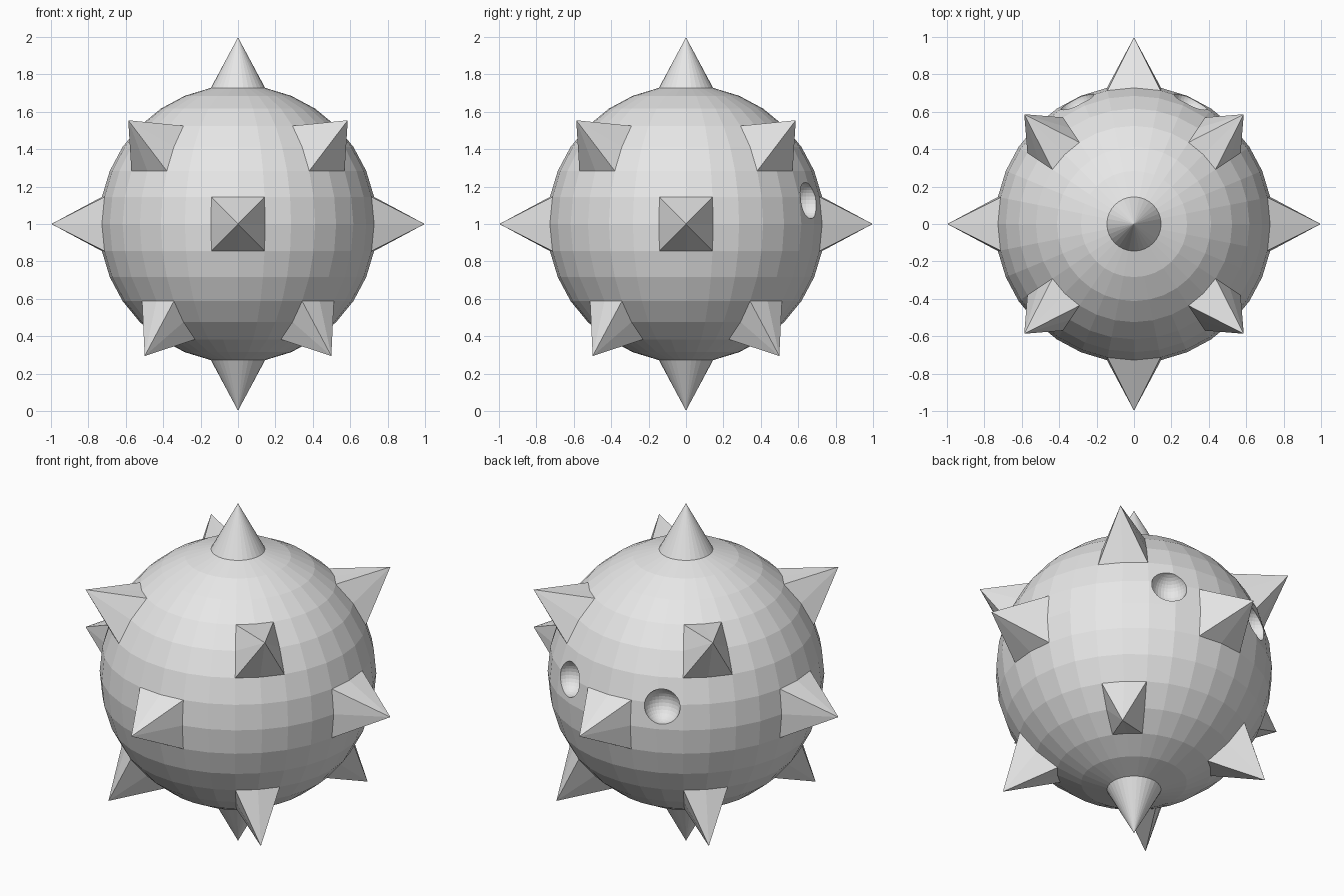
import bpy, bmesh
from math import radians, sin, cos
from mathutils import Vector

if "Cube" in bpy.data.objects:
    bpy.data.objects.remove(bpy.data.objects["Cube"])

BODY_R = 0.742     # radius of the ball
TIP_R = 0.998      # distance of spike tips from the centre
CENTRE = Vector((0, 0, 1))

grey = bpy.data.materials.new("plain grey")
grey.diffuse_color = (0.8, 0.8, 0.8, 1)
grey.use_nodes = True
grey.node_tree.nodes["Principled BSDF"].inputs["Base Color"].default_value = grey.diffuse_color


def direction(lon, lat):
    lon, lat = radians(lon), radians(lat)
    return Vector((cos(lon) * cos(lat), sin(lon) * cos(lat), sin(lat)))


def make_object(name, bm):
    mesh = bpy.data.meshes.new(name)
    bm.to_mesh(mesh)
    bm.free()
    mesh.materials.append(grey)
    obj = bpy.data.objects.new(name, mesh)
    bpy.context.collection.objects.link(obj)
    return obj


# Ball with spikes pulled out of single vertices of its grid
bm = bmesh.new()
bmesh.ops.create_uvsphere(bm, u_segments=32, v_segments=16, radius=BODY_R)

tips = [direction(0, 90), direction(0, -90)]              # pole cones
for k in range(4):
    tips.append(direction(90 * k, 0))                     # equator spikes
    tips.append(direction(45 + 90 * k, 33.75))            # upper spikes
    tips.append(direction(45 + 90 * k, -45))              # lower spikes

for d in tips:
    tip = min(bm.verts, key=lambda v: (v.co - d * BODY_R).length)
    # crease each quad from the tip to its outer corner
    for face in [f for f in tip.link_faces if len(f.verts) == 4]:
        verts = list(face.verts)
        opposite = verts[(verts.index(tip) + 2) % 4]
        bmesh.utils.face_split(face, tip, opposite)
    tip.co = d * TIP_R
bmesh.ops.triangulate(bm, faces=bm.faces[:])
bmesh.ops.translate(bm, verts=bm.verts, vec=CENTRE)
body = make_object("spiked_ball", bm)

# Two round eye sockets hollowed into the back
for side, name in ((-1, "left"), (1, "right")):
    bm = bmesh.new()
    bmesh.ops.create_uvsphere(bm, u_segments=32, v_segments=16, radius=0.098)
    bmesh.ops.translate(bm, verts=bm.verts,
                        vec=Vector((side * 0.305, 0.66, 1.127)))
    cutter = make_object(name + "_socket_cutter", bm)
    cutter.hide_render = True
    cutter.display_type = 'WIRE'
    cut = body.modifiers.new(name + " socket", 'BOOLEAN')
    cut.operation = 'DIFFERENCE'
    cut.solver = 'EXACT'
    cut.object = cutter
